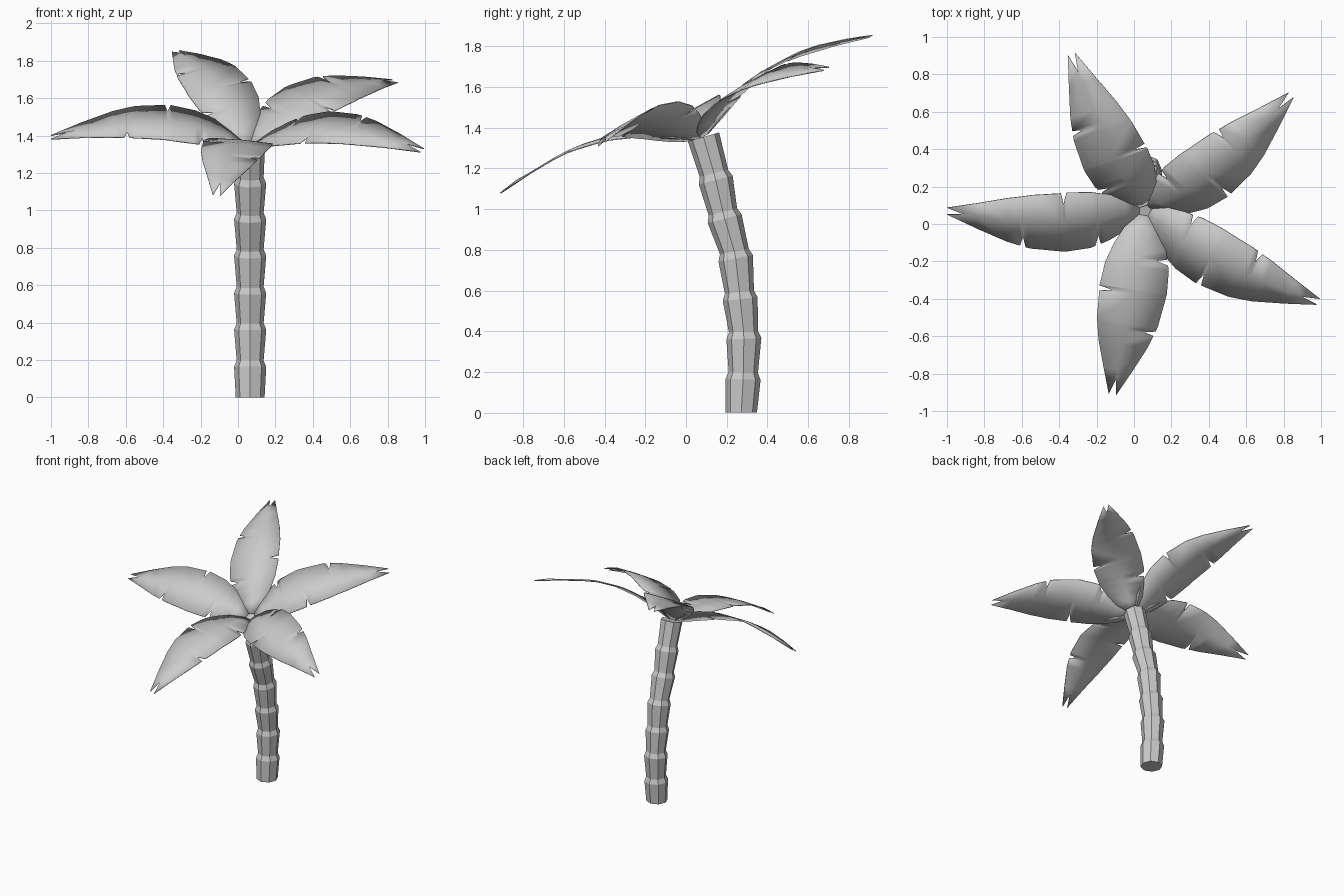
import bpy, bmesh, math
from mathutils import Vector

if "Cube" in bpy.data.objects:
    bpy.data.objects.remove(bpy.data.objects["Cube"])


def make_object(name, bm):
    bmesh.ops.recalc_face_normals(bm, faces=bm.faces)
    mesh = bpy.data.meshes.new(name)
    bm.to_mesh(mesh)
    bm.free()
    ob = bpy.data.objects.new(name, mesh)
    bpy.context.collection.objects.link(ob)
    return ob


# Trunk: leaning stack of flared eight-sided segments
SIDES = 8
path = [Vector((0.065, y, z)) for y, z in
        [(.272, 0), (.281, .175), (.284, .375), (.265, .57),
         (.242, .77), (.187, .965), (.143, 1.155), (.086, 1.355)]]
bm = bmesh.new()
rings = []


def add_ring(centre, tangent, radius):
    t = tangent.normalized()
    side = Vector((1, 0, 0))
    up = t.cross(side)
    rings.append([bm.verts.new(centre + radius * (math.cos(a) * side + math.sin(a) * up))
                  for a in [2 * math.pi * i / SIDES for i in range(SIDES)]])


add_ring(path[0], Vector((0, 0, 1)), .077)
for i in range(1, len(path)):
    last = i == len(path) - 1
    nxt = path[i] if last else path[i + 1]
    tangent = nxt - path[i - 1]
    add_ring(path[i] - (0 if last else .012) * tangent.normalized(), tangent, .08 if last else .086)
    if not last:
        add_ring(path[i] + .022 * tangent.normalized(), tangent, .072)
for a, b in zip(rings, rings[1:]):
    for i in range(SIDES):
        j = (i + 1) % SIDES
        bm.faces.new((a[i], a[j], b[j], b[i]))
bm.faces.new(rings[0])
bm.faces.new(rings[-1])
make_object("trunk", bm)

# Fronds: arched, torn leaves around a tilted crown
ROOT = Vector((.06, .08, 1.335))
NORMAL = Vector((0, -.51, .86)).normalized()
OUTLINE = [(.03, .03), (.1, .10), (.18, .14), (.28, .172), (.4, .182),
           (.58, .165), (.7, .134), (.85, .078), (1, .02)]
LEFT_TEARS, RIGHT_TEARS = (.24, .62), (.42,)


def half_width(u):
    for (a, wa), (b, wb) in zip(OUTLINE, OUTLINE[1:]):
        if u <= b:
            return wa + (wb - wa) * max(0, u - a) / (b - a)
    return OUTLINE[-1][1]


def frond(name, tip):
    span = Vector(tip) - ROOT
    left = NORMAL.cross(span).normalized()
    up = span.cross(left).normalized()
    stations = {u for u, _ in OUTLINE}
    for t in LEFT_TEARS + RIGHT_TEARS:
        stations |= {t - .014, t, t + .014}
    bm = bmesh.new()
    rows = []
    for u in sorted(stations):
        w = half_width(u)
        arch = .13 * math.sin(math.pi * u ** .9)

        def point(v, lift=0, at=u):
            return bm.verts.new(ROOT + span * at + left * v + up * (arch + lift))
        wl = w * (.62 if u in LEFT_TEARS else 1)
        wr = w * (.62 if u in RIGHT_TEARS else 1)
        if u == 1:
            mid = bm.verts.new(ROOT + span * .91 + up * .041)
        else:
            mid = point(0, .03 * w)
        rows.append((point(wl), mid, point(-wr)))
    for a, b in zip(rows, rows[1:]):
        for i in range(2):
            bm.faces.new((a[i], a[i + 1], b[i + 1], b[i]))
    ob = make_object(name, bm)
    mod = ob.modifiers.new("thickness", 'SOLIDIFY')
    mod.thickness = .006
    mod.offset = 0
    bpy.ops.object.select_all(action='DESELECT')
    ob.select_set(True)
    bpy.context.view_layer.objects.active = ob
    bpy.ops.object.shade_smooth_by_angle(angle=math.radians(30))


for name, tip in [("left_frond", (-1, .07, 1.39)),
                  ("front_frond", (-.115, -.91, 1.08)),
                  ("right_frond", (.985, -.415, 1.32)),
                  ("back_right_frond", (.84, .69, 1.69)),
                  ("back_left_frond", (-.335, .91, 1.85))]:
    frond(name, tip)
